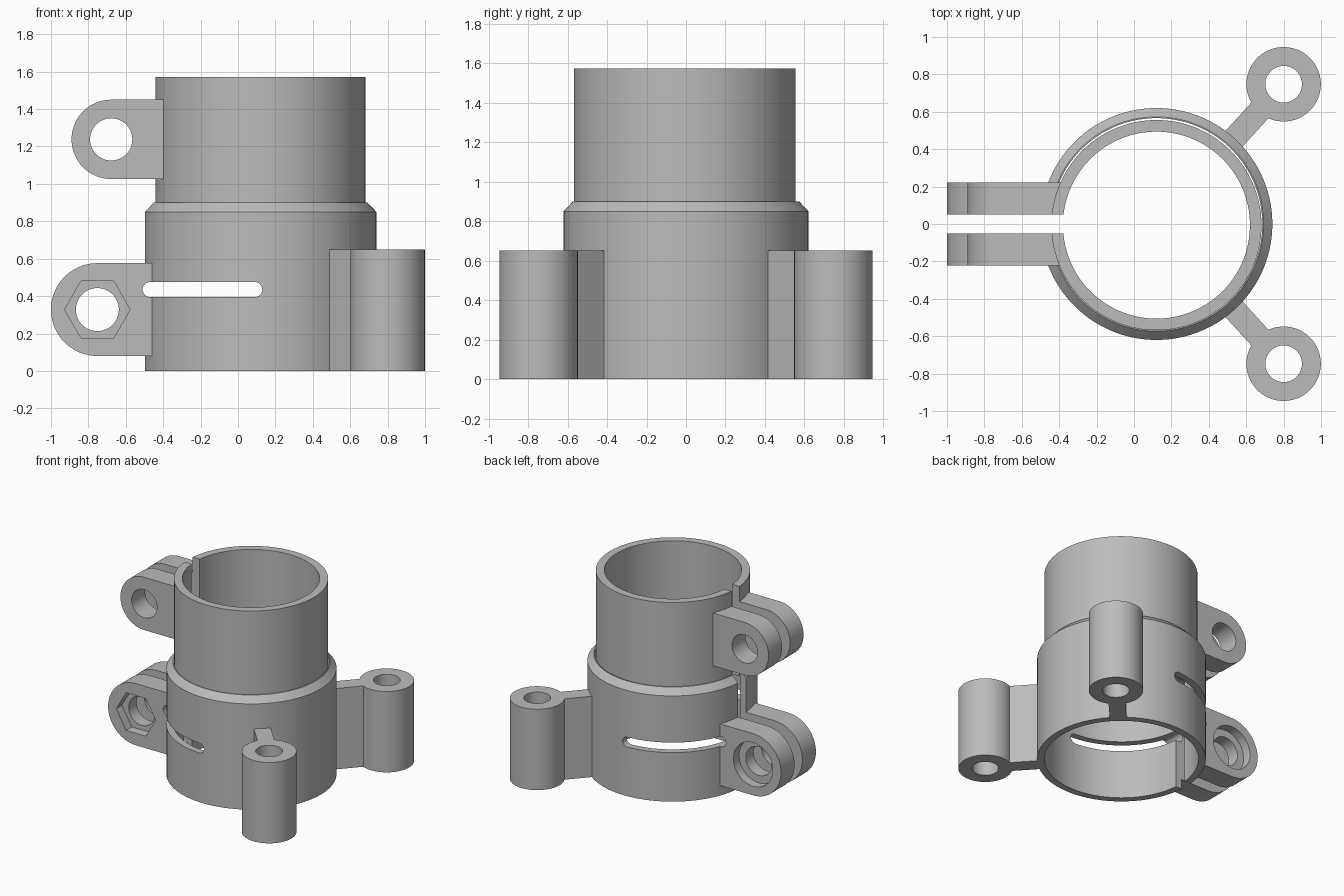
import bpy, bmesh, math

if "Cube" in bpy.data.objects:
    bpy.data.objects.remove(bpy.data.objects["Cube"])

grey = bpy.data.materials.new("plain grey")
grey.diffuse_color = (0.5, 0.5, 0.5, 1)
grey.use_nodes = True
grey.node_tree.nodes["Principled BSDF"].inputs["Base Color"].default_value = grey.diffuse_color
CX = 0.12          # axis of the sleeves
GAP = 0.05         # half width of the clamp split


def make(name, bm):
    bmesh.ops.recalc_face_normals(bm, faces=bm.faces)
    me = bpy.data.meshes.new(name)
    bm.to_mesh(me)
    bm.free()
    ob = bpy.data.objects.new(name, me)
    bpy.context.collection.objects.link(ob)
    return ob


def prism(name, pts, lo, hi, axis):
    """Extrude a 2D outline along y (outline in x,z) or z (outline in x,y)."""
    bm = bmesh.new()
    put = (lambda p, t: (p[0], t, p[1])) if axis == 'y' else (lambda p, t: (p[0], p[1], t))
    a = [bm.verts.new(put(p, lo)) for p in pts]
    b = [bm.verts.new(put(p, hi)) for p in pts]
    bm.faces.new(a)
    bm.faces.new(b)
    for i in range(len(pts)):
        j = (i + 1) % len(pts)
        bm.faces.new((a[i], a[j], b[j], b[i]))
    return make(name, bm)


def revolve(name, profile, cx, cy, n=96):
    """Spin a closed (radius, z) profile into a hollow ring."""
    bm = bmesh.new()
    rings = []
    for i in range(n):
        t = 2 * math.pi * (i + 0.5) / n
        rings.append([bm.verts.new((cx + r * math.cos(t), cy + r * math.sin(t), z))
                      for r, z in profile])
    m = len(profile)
    for i in range(n):
        p, q = rings[i], rings[(i + 1) % n]
        for k in range(m):
            l = (k + 1) % m
            bm.faces.new((p[k], q[k], q[l], p[l]))
    return make(name, bm)


def arc(cx, cy, r, a0, a1, n):
    return [(cx + r * math.cos(math.radians(a0 + (a1 - a0) * i / n)),
             cy + r * math.sin(math.radians(a0 + (a1 - a0) * i / n))) for i in range(n + 1)]


def circle(cx, cy, r, n=48):
    return arc(cx, cy, r, 0, 360, n)[:-1]


def finish(ob, cutters=()):
    """Cut the part, then shade and colour it."""
    for c in cutters:
        c.hide_render = True
        mod = ob.modifiers.new("cut", 'BOOLEAN')
        mod.operation, mod.solver, mod.object = 'DIFFERENCE', 'EXACT', c
    if cutters:
        bpy.context.view_layer.update()
        dg = bpy.context.evaluated_depsgraph_get()
        me = bpy.data.meshes.new_from_object(ob.evaluated_get(dg))
        ob.modifiers.clear()
        ob.data = me
    ob.data.materials.clear()
    ob.data.materials.append(grey)
    ob.data.shade_smooth()
    ob.data.set_sharp_from_angle(angle=math.radians(30))


# Cutters shared by several parts: the split and the long slot
split = prism("split_cutter", [(-1.2, -GAP), (0, -GAP), (0, GAP), (-1.2, GAP)], -0.5, 2, 'z')
slot = prism("slot_cutter", arc(0.09, 0.435, 0.04, -90, 90, 16)
             + arc(-0.47, 0.435, 0.04, 90, 270, 16), -1, 1, 'y')
helpers = [split, slot]

# Lower and upper sleeves
lower = revolve("lower_sleeve", [(0.566, 0), (0.62, 0), (0.62, 0.85), (0.573, 0.90), (0.566, 0.90)], CX, 0)
finish(lower, [split, slot])
upper = revolve("upper_sleeve", [(0.50, 0.85), (0.562, 0.85), (0.562, 1.572), (0.50, 1.572)], CX, -0.006)
finish(upper, [split])

# Clamp ears: x, z, radius, hole radius, inner end
ears = {"upper": (-0.678, 1.238, 0.212, 0.113, -0.388),
        "lower": (-0.752, 0.328, 0.248, 0.115, -0.45)}
for level, (x, z, r, hole, end) in ears.items():
    for side, s in (("front", -1), ("back", 1)):
        outline = arc(x, z, r, 90, 270, 40) + [(end, z - r), (end, z + r)]
        ear = prism(f"{level}_{side}_ear", outline, s * GAP, s * 0.222, 'y')
        cutters = [prism("hole_cutter", circle(x, z, hole), -1, 1, 'y')]
        if level == "lower":
            # hexagonal nut pocket in front, round bolt head recess behind
            pocket = circle(x, z, 0.175, 6 if s < 0 else 48)
            cutters += [prism("pocket_cutter", pocket, s * 0.15, s * 0.4, 'y'), slot]
        finish(ear, cutters)
        helpers += [c for c in cutters if c is not slot]

# Screw posts with radial arms
PX, PY, H = 0.80, 0.747, 0.65
dist = math.hypot(PX - CX, PY)
for side, s in (("front", -1), ("back", 1)):
    finish(revolve(f"{side}_post", [(0.098, 0), (0.199, 0), (0.199, H), (0.098, H)], PX, s * PY, 64))
    ux, uy = (PX - CX) / dist, s * PY / dist
    corners = [(CX + ux * d - uy * w, uy * d + ux * w)
               for d, w in ((0.595, -0.062), (dist - 0.14, -0.062), (dist - 0.14, 0.062), (0.595, 0.062))]
    finish(prism(f"{side}_arm", corners, 0, H, 'z'))

for h in helpers:
    bpy.data.objects.remove(h)
